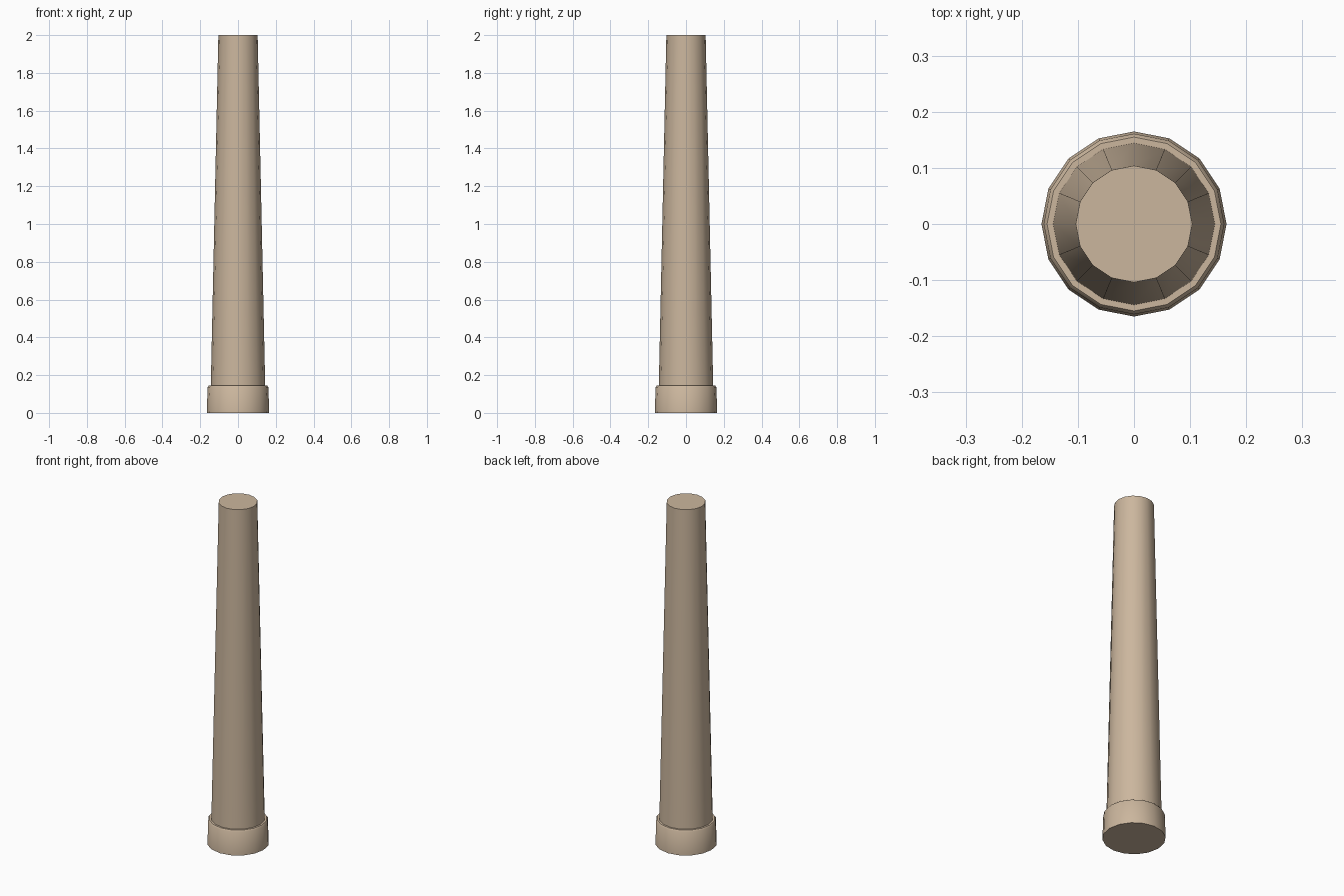
import bpy, bmesh, math

if "Cube" in bpy.data.objects:
    bpy.data.objects.remove(bpy.data.objects["Cube"])

SIDES = 16

mat = bpy.data.materials.new("tan_stone")
mat.diffuse_color = (0.60, 0.47, 0.34, 1)
mat.use_nodes = True
mat.node_tree.nodes["Principled BSDF"].inputs["Base Color"].default_value = mat.diffuse_color


def lathe(name, profile):
    """Closed solid of revolution from (radius, z) points, bottom to top."""
    bm = bmesh.new()
    rings = [[bm.verts.new((r * math.cos(2 * math.pi * i / SIDES),
                            r * math.sin(2 * math.pi * i / SIDES), z))
              for i in range(SIDES)] for r, z in profile]
    for low, high in zip(rings, rings[1:]):
        for i in range(SIDES):
            j = (i + 1) % SIDES
            bm.faces.new((low[i], low[j], high[j], high[i]))
    bm.faces.new(rings[0][::-1])
    bm.faces.new(rings[-1])
    mesh = bpy.data.meshes.new(name)
    bm.to_mesh(mesh)
    bm.free()
    mesh.materials.append(mat)
    obj = bpy.data.objects.new(name, mesh)
    bpy.context.collection.objects.link(obj)
    bpy.ops.object.select_all(action='DESELECT')
    obj.select_set(True)
    bpy.context.view_layer.objects.active = obj
    bpy.ops.object.shade_smooth_by_angle(angle=math.radians(40))
    return obj


# One-piece column: footing with bevelled lip and ledge, then the tapered shaft
lathe("column", [(0.165, 0), (0.161, 0.136), (0.155, 0.144),
                 (0.144, 0.144), (0.104, 2.0)])
